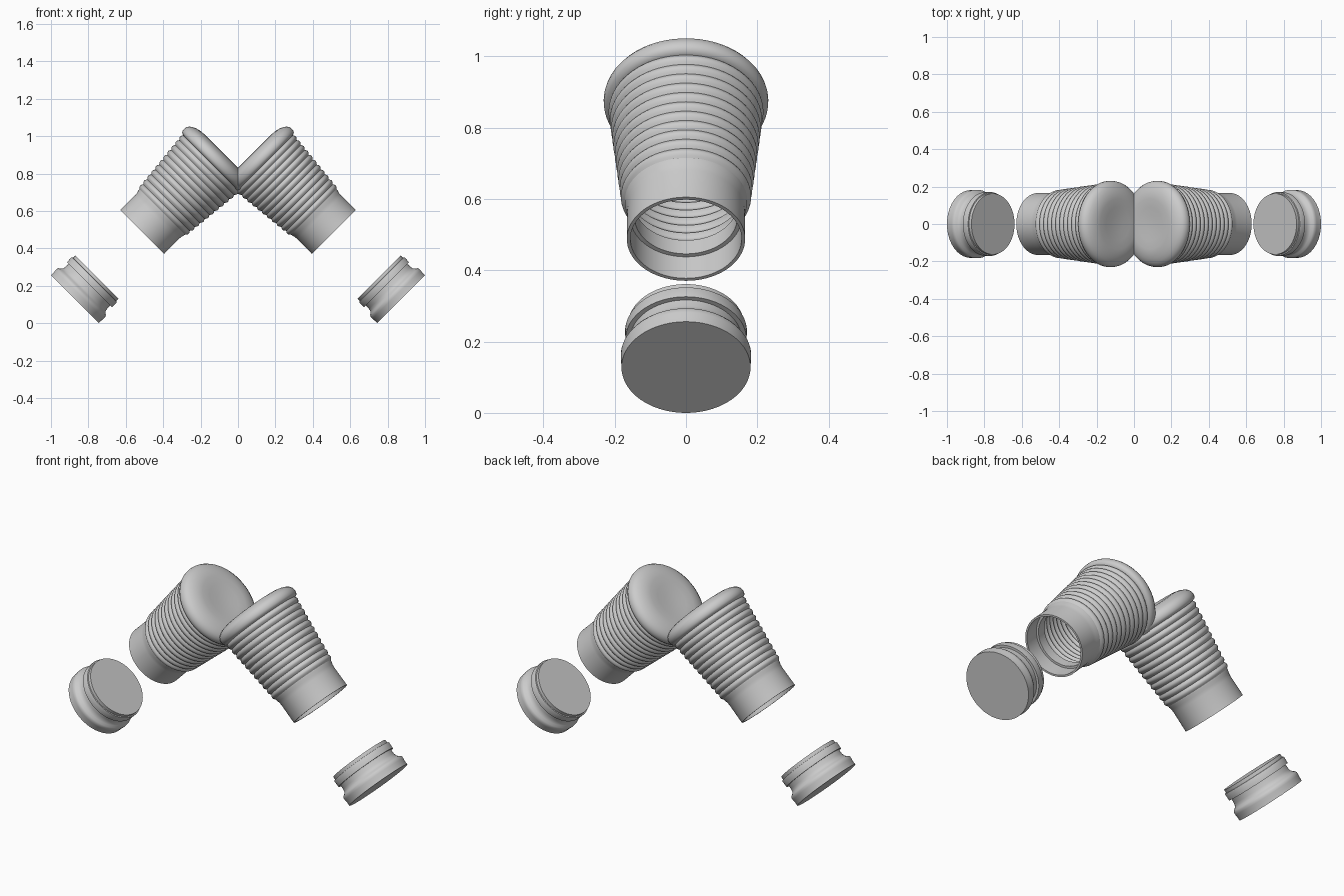
import bpy, bmesh, math
from mathutils import Matrix

old = bpy.data.objects.get("Cube")
if old:
    bpy.data.objects.remove(old, do_unlink=True)

grey = bpy.data.materials.new("light_grey")
grey.use_nodes = True
colour = (0.6, 0.6, 0.6, 1)
grey.diffuse_color = colour
grey.node_tree.nodes["Principled BSDF"].inputs["Base Color"].default_value = colour

SIDES = 72


def lathe(name, profile, base, tilt):
    """Revolve (radius, height) points, then lean the part sideways."""
    bm = bmesh.new()
    rings = []
    for r, h in profile:
        if r == 0:
            rings.append([bm.verts.new((0, 0, h))] * SIDES)
        else:
            angles = [2 * math.pi * i / SIDES for i in range(SIDES)]
            rings.append([bm.verts.new((r * math.cos(a), r * math.sin(a), h)) for a in angles])
    for lo, hi in zip(rings, rings[1:]):
        for i in range(SIDES):
            j = (i + 1) % SIDES
            bm.faces.new(list(dict.fromkeys((lo[i], lo[j], hi[j], hi[i]))))
    bmesh.ops.recalc_face_normals(bm, faces=bm.faces)
    mesh = bpy.data.meshes.new(name)
    bm.to_mesh(mesh)
    bm.free()
    mesh.materials.append(grey)
    ob = bpy.data.objects.new(name, mesh)
    bpy.context.collection.objects.link(ob)
    ob.matrix_world = Matrix.Translation(base) @ Matrix.Rotation(tilt, 4, "Y")
    bpy.ops.object.select_all(action="DESELECT")
    ob.select_set(True)
    bpy.context.view_layer.objects.active = ob
    bpy.ops.object.shade_smooth_by_angle(angle=math.radians(35))


# Ribbed wall: rounded ridges on a cone that widens towards the closed end
RIBS, STEPS = 11, 6
START, END = 0.15, 0.52


def ribs(offset):
    points = []
    for k in range(RIBS * STEPS + 1):
        f = k / (RIBS * STEPS)
        bump = 0.009 * abs(math.sin(math.pi * k / STEPS))
        points.append((0.172 + 0.038 * f + bump - offset, START + (END - START) * f))
    return points


# Closed end: bulging rim rolling over to a slightly dished top
rim = [(0.214, 0.521), (0.224, 0.526), (0.23, 0.537), (0.231, 0.55), (0.228, 0.563),
       (0.22, 0.576), (0.205, 0.587), (0.185, 0.596), (0.16, 0.602), (0.135, 0.604),
       (0.09, 0.601), (0.045, 0.597), (0, 0.596)]
# Collar outside, and the stepped socket inside the open end
collar = [(0.156, 0), (0.166, 0), (0.165, 0.11), (0.167, 0.128), (0.171, 0.142)]
inside = [(0, 0.575), (0.19, 0.57)] + ribs(0.016)[::-1] + [(0.145, 0.14), (0.144, 0.085),
                                                         (0.156, 0.085), (0.156, 0)]
cup = inside + collar[1:] + ribs(0) + rim

# Plug: flared foot, waist, undercut lip and short spigot
plug = [(0, 0), (0.181, 0), (0.181, 0.02), (0.183, 0.035), (0.183, 0.047), (0.178, 0.056),
        (0.168, 0.063), (0.161, 0.072), (0.158, 0.085), (0.157, 0.11), (0.17, 0.11),
        (0.171, 0.143), (0.169, 0.148), (0.163, 0.149), (0.163, 0.167), (0, 0.167)]

for side, sign in (("left", 1), ("right", -1)):
    tilt = -sign * math.pi / 4
    lathe(side + "_ribbed_cup", cup, (sign * 0.512, 0, 0.488), tilt)
    lathe(side + "_plug", plug, (sign * 0.872, 0, 0.128), tilt)
